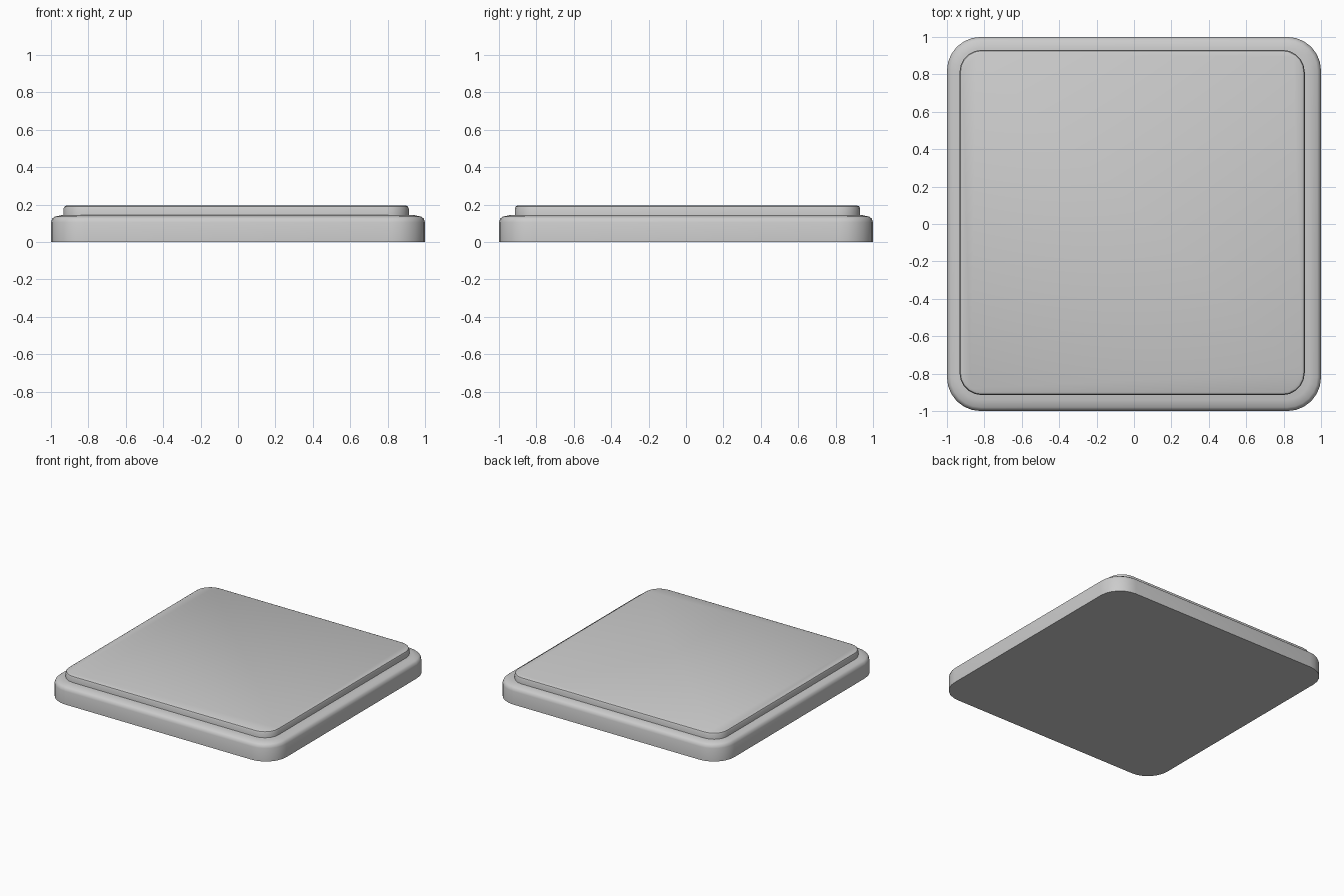
import bpy, bmesh, math

if "Cube" in bpy.data.objects:
    bpy.data.objects.remove(bpy.data.objects["Cube"])


def rounded_square(half, radius, z, cx, cy, segs):
    """Points of one rounded-square ring, counter-clockwise."""
    pts = []
    for k, (sx, sy) in enumerate([(1, 1), (-1, 1), (-1, -1), (1, -1)]):
        for i in range(segs + 1):
            a = math.pi / 2 * (k + i / segs)
            pts.append((cx + sx * (half - radius) + radius * math.cos(a),
                        cy + sy * (half - radius) + radius * math.sin(a), z))
    return pts


def slab(name, half, radius, profile, centre=(0, 0), segs=6):
    """Loft rounded squares through (inset, z) profile steps, capped."""
    bm = bmesh.new()
    rings = [[bm.verts.new(p) for p in
              rounded_square(half - inset, radius - inset, z, *centre, segs)]
             for inset, z in profile]
    n = len(rings[0])
    for lo, hi in zip(rings, rings[1:]):
        for i in range(n):
            j = (i + 1) % n
            bm.faces.new((lo[i], lo[j], hi[j], hi[i]))
    bm.faces.new(rings[0][::-1])
    bm.faces.new(rings[-1])
    mesh = bpy.data.meshes.new(name)
    bm.to_mesh(mesh)
    bm.free()
    ob = bpy.data.objects.new(name, mesh)
    bpy.context.collection.objects.link(ob)
    bpy.ops.object.select_all(action='DESELECT')
    ob.select_set(True)
    bpy.context.view_layer.objects.active = ob
    bpy.ops.object.shade_smooth_by_angle(angle=math.radians(40))
    return ob


# Base tray with a softened upper rim
slab("base", 1.0, 0.18,
     [(0, 0), (0, 0.105), (0.007, 0.125), (0.02, 0.135), (0.06, 0.144)])

# Raised top plate, sitting very slightly off centre
slab("top_plate", 0.923, 0.12,
     [(0, 0.13), (0, 0.178), (0.005, 0.19), (0.018, 0.196)],
     centre=(-0.01, 0.008), segs=5)
